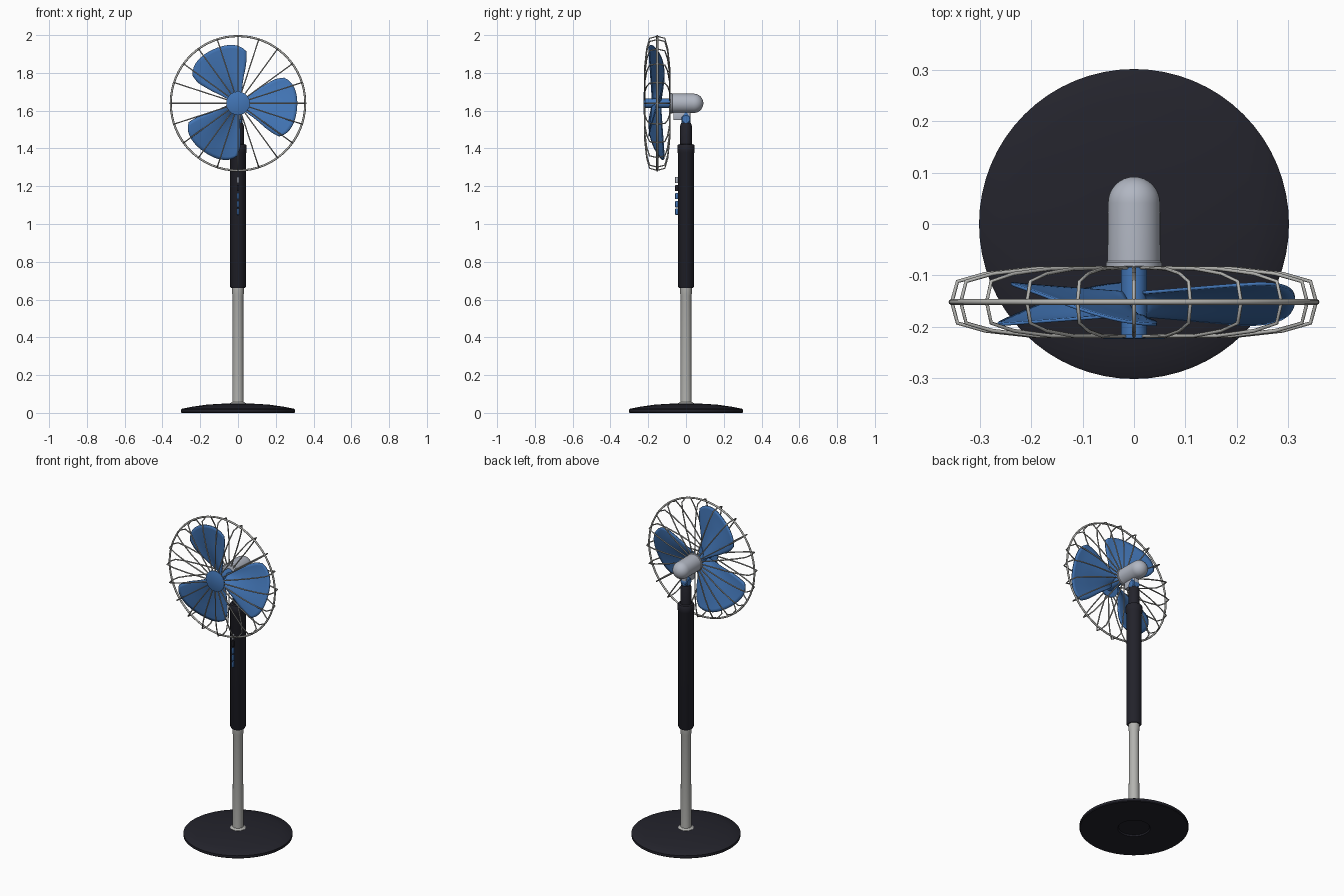
import bpy, bmesh, math
from mathutils import Matrix, Vector

if "Cube" in bpy.data.objects:
    bpy.data.objects.remove(bpy.data.objects["Cube"])

def mat(name, rgb):
    m = bpy.data.materials.new(name)
    m.diffuse_color = (*rgb, 1)
    m.use_nodes = True
    m.node_tree.nodes["Principled BSDF"].inputs["Base Color"].default_value = m.diffuse_color
    return m

DARK = mat("dark_plastic", (0.017, 0.017, 0.025))
METAL = mat("grey_metal", (0.45, 0.45, 0.43))
PALE = mat("pale_motor_grey", (0.44, 0.47, 0.54))
BLUE = mat("blue_plastic", (0.055, 0.18, 0.47))

CZ = 1.639  # height of the fan axis

def finish(name, bm, m, smooth=35):
    bmesh.ops.recalc_face_normals(bm, faces=bm.faces)
    me = bpy.data.meshes.new(name)
    bm.to_mesh(me)
    bm.free()
    me.materials.append(m)
    ob = bpy.data.objects.new(name, me)
    bpy.context.collection.objects.link(ob)
    if smooth:
        bpy.ops.object.select_all(action='DESELECT')
        bpy.context.view_layer.objects.active = ob
        ob.select_set(True)
        bpy.ops.object.shade_smooth_by_angle(angle=math.radians(smooth))
    return ob

def lathe(name, prof, m, n=32, axis='Z', centre=(0, 0, 0)):
    """Revolve (radius, height) points around an axis through centre."""
    bm = bmesh.new()
    c = Vector(centre)
    rings = []
    for r, h in prof:
        ring = []
        for i in range(n):
            a = 2 * math.pi * i / n
            p, q = r * math.cos(a), r * math.sin(a)
            v = {'Z': (p, q, h), 'Y': (p, h, q), 'X': (h, p, q)}[axis]
            ring.append(bm.verts.new(c + Vector(v)))
        rings.append(ring)
    for a, b in zip(rings, rings[1:]):
        for i in range(n):
            j = (i + 1) % n
            bm.faces.new((a[i], a[j], b[j], b[i]))
    bm.faces.new(rings[0])
    bm.faces.new(rings[-1])
    return finish(name, bm, m)

def box(name, size, loc, m, bevel=0.0):
    bm = bmesh.new()
    bmesh.ops.create_cube(bm, size=1, matrix=Matrix.Translation(loc) @ Matrix.Diagonal((*size, 1)))
    if bevel:
        bmesh.ops.bevel(bm, geom=bm.edges[:], offset=bevel, segments=2, affect='EDGES', profile=0.5)
    return finish(name, bm, m)

# Base, pole and column
lathe("base", [(0.085, 0.008), (0.09, 0), (0.298, 0), (0.302, 0.004), (0.302, 0.018), (0.296, 0.022),
               (0.24, 0.033), (0.17, 0.043), (0.1, 0.048), (0.03, 0.05)], DARK, 64)
lathe("pole", [(0.043, 0.045), (0.043, 0.051), (0.03, 0.058), (0.028, 0.62), (0.031, 0.63),
               (0.031, 0.67)], METAL)
lathe("column", [(0.036, 0.66), (0.043, 0.67), (0.043, 1.375), (0.046, 1.38), (0.046, 1.415),
                 (0.043, 1.42), (0.031, 1.423), (0.031, 1.52), (0.026, 1.535)], DARK)

# Control buttons on the column front
for i, (z, m) in enumerate([(1.065, BLUE), (1.105, BLUE), (1.148, BLUE), (1.19, DARK), (1.233, PALE)]):
    box(f"button_{i + 1}", (0.011, 0.02, 0.033), (0, -0.047, z), m, 0.002)

# Tilt joint and bracket below the motor
lathe("joint_stem", [(0.023, 1.52), (0.023, 1.56), (0.015, 1.60)], BLUE, 24)
lathe("tilt_joint", [(0.02, -0.022), (0.025, -0.018), (0.025, 0.018), (0.02, 0.022)], BLUE, 24, 'X', (0, 0, 1.555))
box("motor_bracket", (0.032, 0.09, 0.05), (0, -0.022, 1.575), PALE, 0.005)

# Motor housing: cylinder with rounded back
dome = [(0.051 * math.cos(t * math.pi / 16), 0.041 + 0.051 * math.sin(t * math.pi / 16)) for t in range(8)]
lathe("motor_housing", [(0.05, -0.085), (0.055, -0.082), (0.055, -0.075), (0.052, -0.072)] + dome
      + [(0.002, 0.092)], PALE, 32, 'Y', (0, 0, CZ))

# Hub and front cap
lathe("hub", [(0.025, -0.08), (0.025, -0.218)], BLUE, 32, 'Y', (0, 0, CZ))
lathe("cage_front_cap", [(0.062, -0.215), (0.062, -0.222), (0.058, -0.224)], BLUE, 40, 'Y', (0, 0, CZ))

# Blades: curved twisted sheets with rounded tips
def lerp_table(tab, u):
    x = u * (len(tab) - 1)
    i = min(int(x), len(tab) - 2)
    return tab[i] + (tab[i + 1] - tab[i]) * (x - i)

def blade(name, turn):
    nu, nv = 16, 16
    bm = bmesh.new()
    g = []
    for i in range(nu + 1):
        u = i / nu
        lead = lerp_table([62, 72, 77, 78, 78, 79, 81], u)
        trail = lerp_table([168, 157, 155, 155, 154, 153, 149], u)
        row = []
        for j in range(nv + 1):
            v = j / nv
            s = 2 * v - 1
            r = 0.018 + u * (0.296 - 0.035 * abs(s) ** 4)
            a = math.radians(lead + (trail - lead) * v + turn)
            amp = 0.022 + 0.018 * u
            y = -0.156 + amp * math.sin(s * math.pi / 2)
            row.append(bm.verts.new((r * math.cos(a), y, CZ + r * math.sin(a))))
        g.append(row)
    for i in range(nu):
        for j in range(nv):
            bm.faces.new((g[i][j], g[i + 1][j], g[i + 1][j + 1], g[i][j + 1]))
    ob = finish(name, bm, BLUE, 50)
    sol = ob.modifiers.new("thickness", 'SOLIDIFY')
    sol.thickness = 0.006
    sol.offset = 0

for k in range(3):
    blade(f"blade_{k + 1}", 120 * k)

# Safety cage: twenty bent wires and an outer ring
def wire(name, paths, radius, closed, res):
    cu = bpy.data.curves.new(name, 'CURVE')
    cu.dimensions = '3D'
    cu.bevel_depth = radius
    cu.bevel_resolution = res
    cu.use_fill_caps = True
    for pts in paths:
        sp = cu.splines.new('POLY')
        sp.points.add(len(pts) - 1)
        for p, co in zip(sp.points, pts):
            p.co = (*co, 1)
        sp.use_cyclic_u = closed
    cu.materials.append(METAL)
    bpy.context.collection.objects.link(bpy.data.objects.new(name, cu))

prof = [(0.05, -0.219), (0.2, -0.218), (0.29, -0.208), (0.344, -0.193), (0.355, -0.152),
        (0.344, -0.112), (0.29, -0.097), (0.2, -0.087), (0.045, -0.085)]
paths = []
for k in range(20):
    a = math.radians(18 * k)
    paths.append([(r * math.cos(a), y, CZ + r * math.sin(a)) for r, y in prof])
wire("cage_wires", paths, 0.0037, False, 1)
ring = [(0.356 * math.cos(2 * math.pi * i / 64), -0.152, CZ + 0.356 * math.sin(2 * math.pi * i / 64)) for i in range(64)]
wire("cage_ring", [ring], 0.0055, True, 2)
